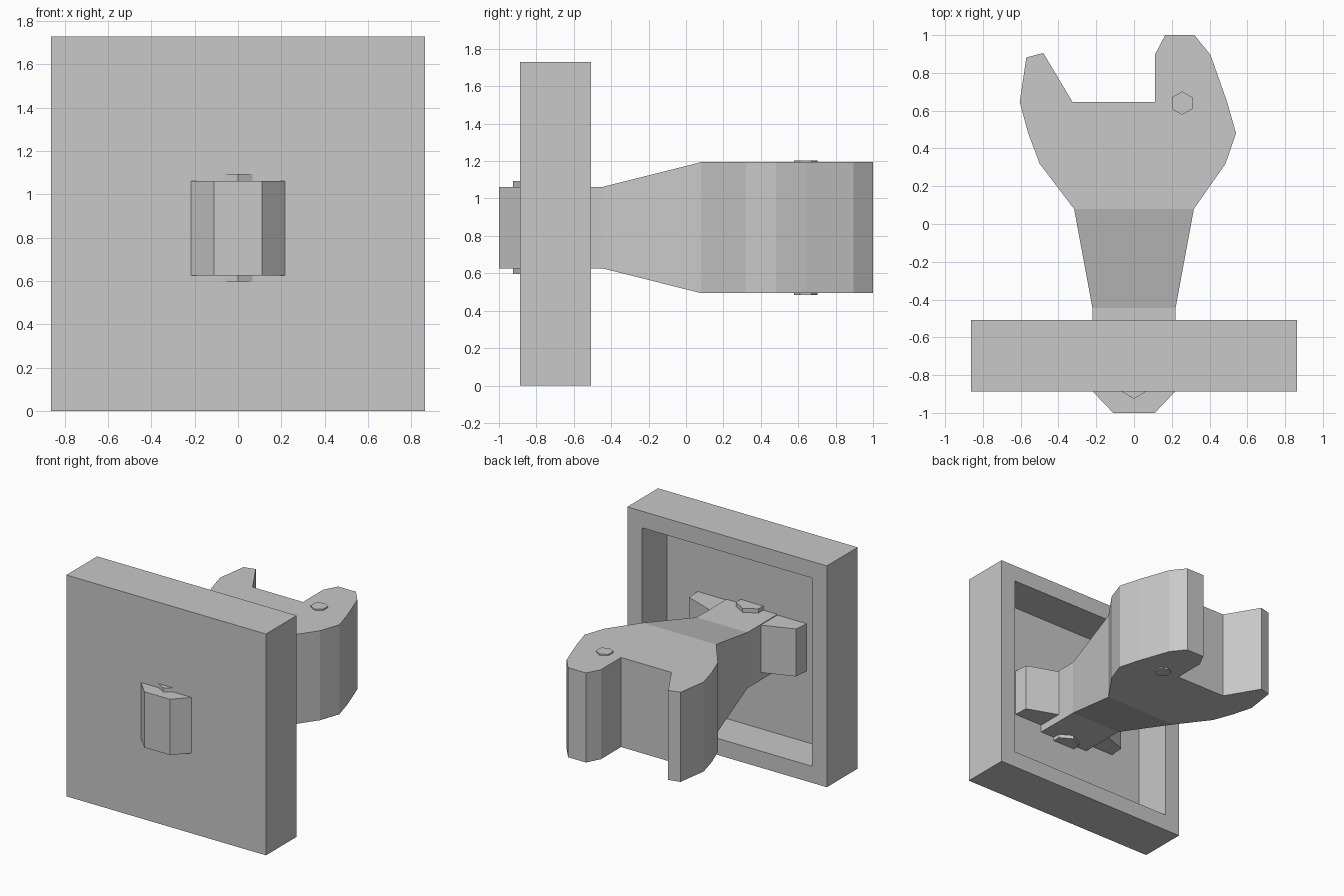
import bpy, bmesh, math
from mathutils import Vector

if "Cube" in bpy.data.objects:
    bpy.data.objects.remove(bpy.data.objects["Cube"])

grey = bpy.data.materials.new("light_grey")
grey.diffuse_color = (0.58, 0.58, 0.58, 1)
grey.use_nodes = True
grey.node_tree.nodes["Principled BSDF"].inputs["Base Color"].default_value = grey.diffuse_color
MID = 0.844  # height of the spanner's centre plane


def finish(name, bm):
    bmesh.ops.recalc_face_normals(bm, faces=bm.faces)
    me = bpy.data.meshes.new(name)
    bm.to_mesh(me)
    bm.free()
    ob = bpy.data.objects.new(name, me)
    me.materials.append(grey)
    bpy.context.collection.objects.link(ob)
    return ob


def prism(name, outline, z0, z1):
    """Extrude an xy outline from z0 to z1."""
    bm = bmesh.new()
    face = bm.faces.new([bm.verts.new((x, y, z0)) for x, y in outline])
    ext = bmesh.ops.extrude_face_region(bm, geom=[face])
    verts = [g for g in ext["geom"] if isinstance(g, bmesh.types.BMVert)]
    bmesh.ops.translate(bm, verts=verts, vec=(0, 0, z1 - z0))
    return finish(name, bm)


def loft(name, sections):
    """Skin rectangles given as (y, half width, half height)."""
    bm = bmesh.new()
    rings = [[bm.verts.new((sx * w, y, MID + sz * h))
              for sx, sz in ((-1, -1), (1, -1), (1, 1), (-1, 1))]
             for y, w, h in sections]
    for a, b in zip(rings, rings[1:]):
        for i in range(4):
            j = (i + 1) % 4
            bm.faces.new((a[i], a[j], b[j], b[i]))
    bm.faces.new(rings[0])
    bm.faces.new(rings[-1])
    return finish(name, bm)


def hexagon(cx, cy, r):
    return [(cx + r * math.sin(i * math.pi / 3), cy + r * math.cos(i * math.pi / 3))
            for i in range(6)]


# Square plate with a deep recess in its back
bm = bmesh.new()
bmesh.ops.create_cube(bm, size=1)
bmesh.ops.scale(bm, vec=(1.726, 0.38, 1.73), verts=bm.verts)
bmesh.ops.translate(bm, vec=(0, -0.697, 0.865), verts=bm.verts)
bm.normal_update()
back = max(bm.faces, key=lambda f: f.normal.y)
bmesh.ops.inset_individual(bm, faces=[back], thickness=0.183)
ext = bmesh.ops.extrude_discrete_faces(bm, faces=[back])
bmesh.ops.translate(bm, verts=ext["faces"][0].verts, vec=(0, -0.308, 0))
finish("recessed_plate", bm)

# Tapering handle with a chamfered nose that pokes through the plate
loft("handle", [(0.08, 0.317, 0.35), (-0.445, 0.22, 0.218),
                (-0.885, 0.22, 0.218), (-1.0, 0.11, 0.218)])

# Open jaw
jaw = [(-0.317, 0.08), (-0.5, 0.32), (-0.56, 0.48), (-0.605, 0.645),
       (-0.57, 0.882), (-0.48, 0.905), (-0.325, 0.645), (0.11, 0.645),
       (0.11, 0.895), (0.165, 1.0), (0.32, 1.0), (0.405, 0.895),
       (0.495, 0.64), (0.54, 0.48), (0.485, 0.32), (0.317, 0.08)]
prism("open_jaw", jaw, MID - 0.35, MID + 0.35)

# Side lugs inside the recess
for side, label in ((-1, "left"), (1, "right")):
    lug = [(0.2, -0.605), (0.22, -0.61), (0.463, -0.70), (0.472, -0.84), (0.2, -0.84)]
    prism(label + "_lug", [(side * x, y) for x, y in lug], 0.685, 1.056)

# Hexagonal pins through both ends
prism("jaw_pin", hexagon(0.255, 0.64, 0.062), MID - 0.36, MID + 0.36)
prism("nose_pin", hexagon(0, -0.8125, 0.1125), MID - 0.247, MID + 0.25)
